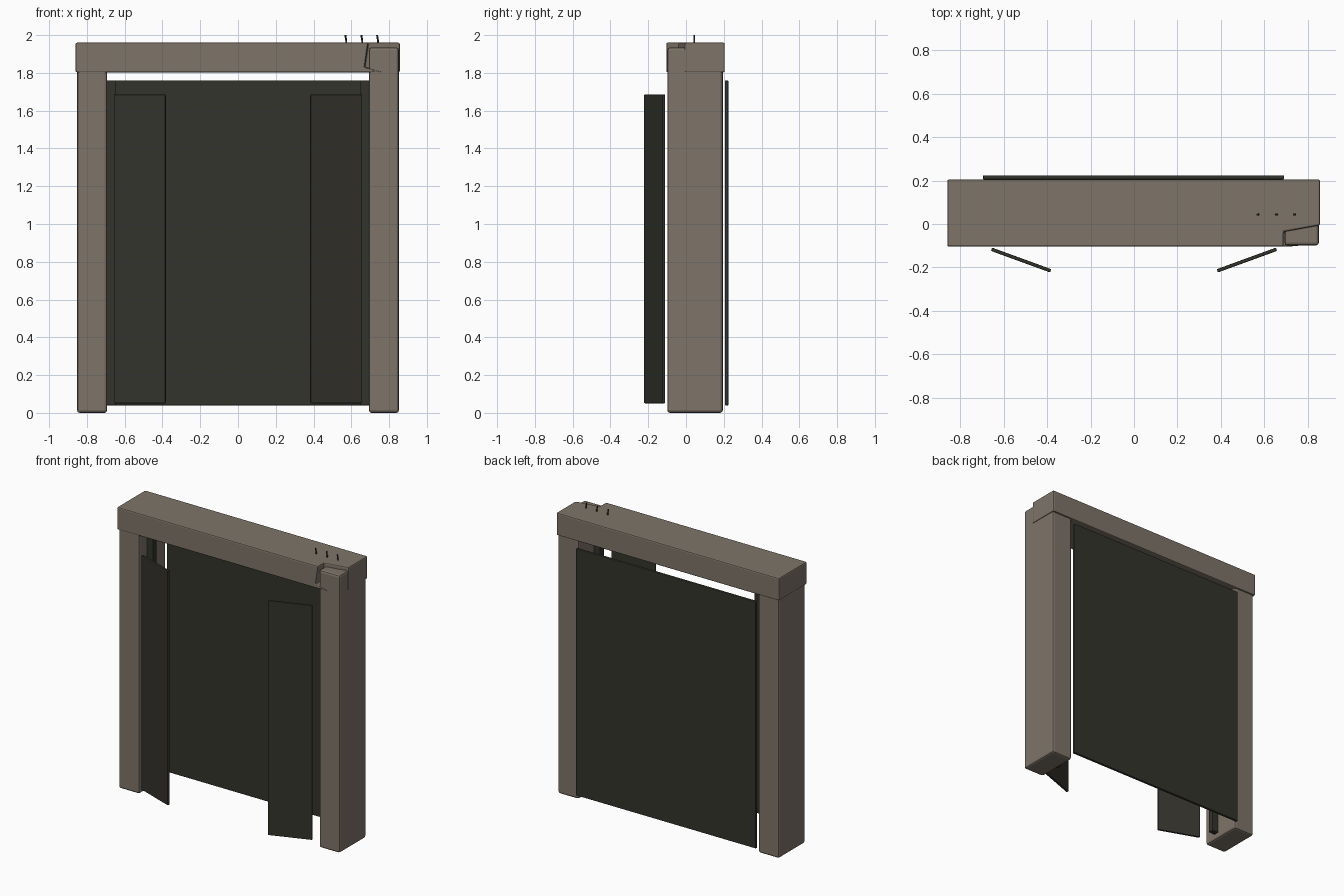
import bpy, bmesh, math
from mathutils import Matrix, Vector

cube = bpy.data.objects.get("Cube")
if cube:
    bpy.data.objects.remove(cube, do_unlink=True)


def material(name, rgb):
    m = bpy.data.materials.new(name)
    m.use_nodes = True
    m.diffuse_color = (*rgb, 1)
    m.node_tree.nodes["Principled BSDF"].inputs["Base Color"].default_value = (*rgb, 1)
    return m


stone = material("weathered brown", (0.21, 0.176, 0.14))
dark = material("dark metal", (0.034, 0.033, 0.025))


def finish(name, bm, mat, bevel=0):
    bmesh.ops.recalc_face_normals(bm, faces=bm.faces)
    me = bpy.data.meshes.new(name)
    bm.to_mesh(me)
    bm.free()
    me.materials.append(mat)
    ob = bpy.data.objects.new(name, me)
    bpy.context.collection.objects.link(ob)
    if bevel:
        mod = ob.modifiers.new("edges", 'BEVEL')
        mod.width = bevel
        mod.segments = 2
    return ob


def box(name, lo, hi, mat, bevel=0):
    lo, hi = Vector(lo), Vector(hi)
    bm = bmesh.new()
    bmesh.ops.create_cube(bm, size=1, matrix=Matrix.Translation((lo + hi) / 2)
                          @ Matrix.Diagonal((*(hi - lo), 1)))
    return finish(name, bm, mat, bevel)


# Frame: two posts, plus the hinge jambs and angled door leaves beside them
for side, s in (("left", 1), ("right", -1)):
    xs = sorted((s * 0.693, s * 0.852))
    box(side + "_post", (xs[0], -0.099, 0), (xs[1], 0.195, 1.935), stone, 0.014)

    xs = sorted((s * 0.645, s * 0.695))
    box(side + "_jamb", (xs[0], -0.012, 0.04), (xs[1], 0.025, 1.76), dark, 0.003)

    leaf = box(side + "_door_leaf", (-0.145, -0.008, -0.817), (0.145, 0.008, 0.817), dark, 0.004)
    leaf.location = (s * 0.52, -0.166, 0.868)
    leaf.rotation_euler.z = s * math.radians(20)

# Lintel with a broken front corner
lintel = box("lintel", (-0.86, -0.104, 1.803), (0.857, 0.205, 1.96), stone)
bm = bmesh.new()
outline = [(0.695, 2.0), (0.67, 1.83), (0.785, 1.8), (0.785, 1.7), (0.95, 1.7), (0.95, 2.0)]
front = [bm.verts.new((x, -0.2, z)) for x, z in outline]
back = [bm.verts.new((x, -0.036 + (x - 0.69) * 0.18, z)) for x, z in outline]
bm.faces.new(front)
bm.faces.new(back)
for i in range(len(outline)):
    j = (i + 1) % len(outline)
    bm.faces.new((front[i], front[j], back[j], back[i]))
cutter = finish("corner_cutter", bm, stone)
cutter.hide_render = True
cutter.hide_viewport = True
cutter.display_type = 'WIRE'
cut = lintel.modifiers.new("broken_corner", 'BOOLEAN')
cut.operation = 'DIFFERENCE'
cut.solver = 'EXACT'
cut.object = cutter
edge = lintel.modifiers.new("edges", 'BEVEL')
edge.width = 0.008
edge.segments = 2

# Large sheet across the back
box("back_panel", (-0.695, 0.206, 0.04), (0.692, 0.224, 1.76), dark, 0.003)

# Bent nails left standing on the lintel
for i, x in enumerate((0.57, 0.655, 0.738)):
    curve = bpy.data.curves.new("nail", 'CURVE')
    curve.dimensions = '3D'
    curve.bevel_depth = 0.005
    curve.bevel_resolution = 1
    curve.use_fill_caps = True
    sp = curve.splines.new('POLY')
    path = [(0.003, 1.94), (0.003, 1.97), (-0.002, 2.0)]
    sp.points.add(len(path) - 1)
    for p, (dx, z) in zip(sp.points, path):
        p.co = (x + dx, 0.043, z, 1)
    curve.materials.append(dark)
    bpy.context.collection.objects.link(bpy.data.objects.new("nail_%d" % (i + 1), curve))
